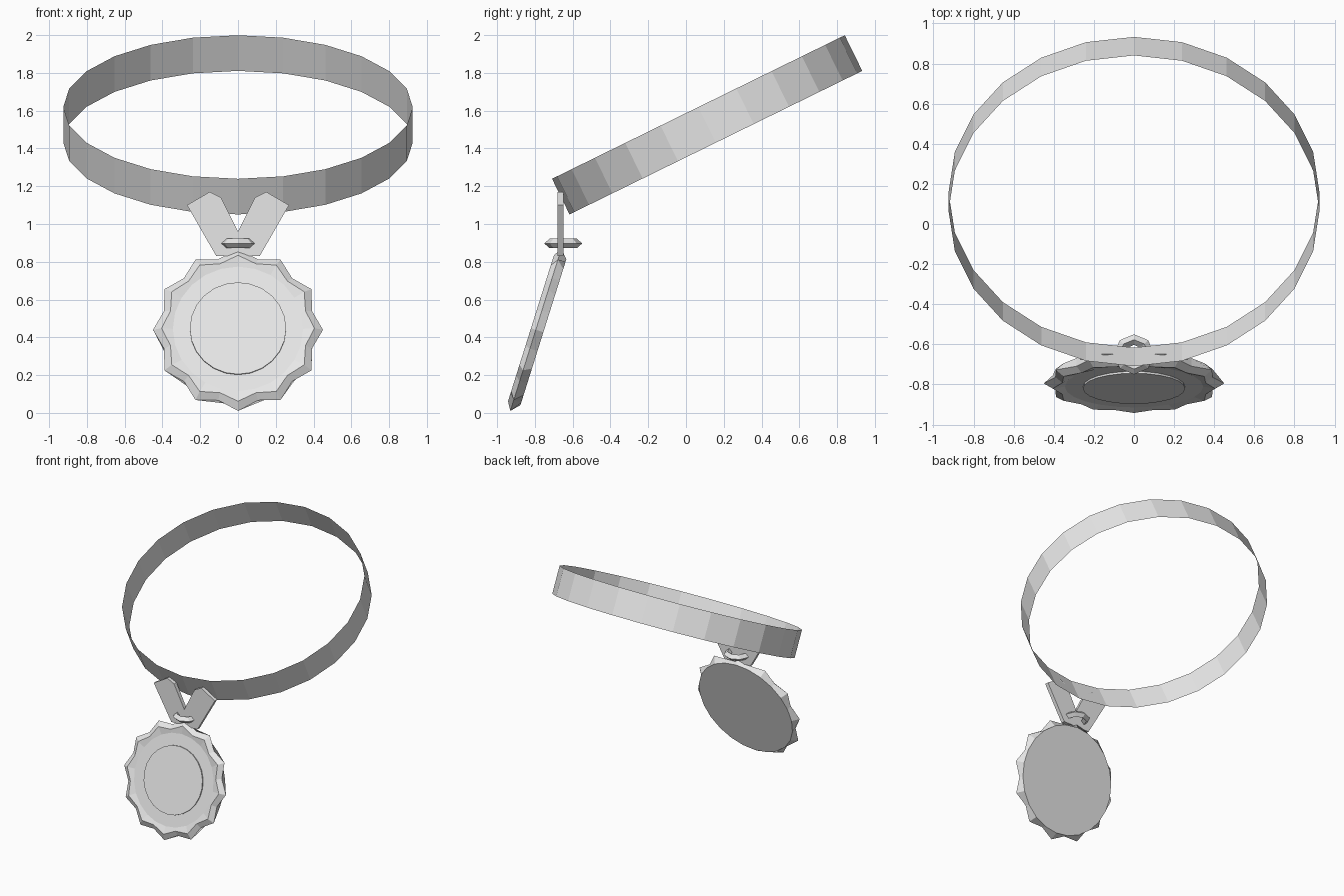
import bpy, bmesh, math
from mathutils import Matrix, Vector

if "Cube" in bpy.data.objects:
    bpy.data.objects.remove(bpy.data.objects["Cube"])

grey = bpy.data.materials.new("light grey")
grey.diffuse_color = (0.8, 0.8, 0.8, 1)
grey.use_nodes = True
grey.node_tree.nodes["Principled BSDF"].inputs["Base Color"].default_value = grey.diffuse_color


def make_object(name, bm, matrix=None):
    if matrix:
        bm.transform(matrix)
    me = bpy.data.meshes.new(name)
    bm.to_mesh(me)
    bm.free()
    me.materials.append(grey)
    ob = bpy.data.objects.new(name, me)
    bpy.context.collection.objects.link(ob)
    return ob


def loft(rings, cap_start=True, cap_end=True, closed=False):
    """Skin a list of rings, each ring being (radius function, height, sides)."""
    bm = bmesh.new()
    loops = []
    for radius, height, n in rings:
        loop = []
        for i in range(n):
            a = 2 * math.pi * i / n
            rx, ry = radius(i)
            loop.append(bm.verts.new((rx * math.sin(a), ry * math.cos(a), height)))
        loops.append(loop)
    pairs = list(zip(loops, loops[1:]))
    if closed:
        pairs.append((loops[-1], loops[0]))
    for a, b in pairs:
        n = len(a)
        for i in range(n):
            j = (i + 1) % n
            bm.faces.new((a[i], b[i], b[j], a[j]))
    if cap_start:
        bm.faces.new(loops[0])
    if cap_end:
        bm.faces.new(loops[-1][::-1])
    if cap_start or closed:
        bmesh.ops.recalc_face_normals(bm, faces=bm.faces)
    return bm


def circle(rx, ry=None):
    return lambda i: (rx, ry or rx)


def scallop(tip, dip):
    return lambda i: (tip, tip) if i % 2 == 0 else (dip, dip)


# Neck band: thin, slightly oval, tilted up toward the back
tilt = math.atan2(0.76, 1.55)
make_object(
    "neck_band",
    loft([(circle(0.925, 0.863), -0.105, 24), (circle(0.925, 0.863), 0.105, 24)], False, False),
    Matrix.Translation((0, 0.112, 1.525)) @ Matrix.Rotation(tilt, 4, 'X'))

# Ribbon tails: one V shape, mirrored about the middle
half = [(0, 0.96), (0.09, 1.14), (0.15, 1.17), (0.27, 1.10), (0.115, 0.83)]
outline = half + [(-x, z) for x, z in reversed(half[1:])]
bm = bmesh.new()
front = bm.faces.new([bm.verts.new((x, -0.679, z)) for x, z in outline])
extruded = bmesh.ops.extrude_face_region(bm, geom=[front])
bmesh.ops.translate(bm, vec=(0, 0.03, 0),
                    verts=[v for v in extruded["geom"] if isinstance(v, bmesh.types.BMVert)])
bmesh.ops.recalc_face_normals(bm, faces=bm.faces)
make_object("ribbon_tails", bm)

# Link: eight-sided ring with a diamond cross-section
make_object(
    "link_ring",
    loft([(circle(0.10), 0, 8), (circle(0.073), 0.025, 8),
          (circle(0.047), 0, 8), (circle(0.073), -0.025, 8)], False, False, True),
    Matrix.Translation((0, -0.65, 0.897)))

# Medal frame: local z points out of the face, local y up the face
u = Vector((0, 0.30, 0.954)).normalized()
x = Vector((1, 0, 0))
n = x.cross(u)
frame = Matrix((x, u, n)).transposed().to_4x4()
frame = Matrix.Translation((0, -0.795, 0.44)) @ frame

# Medal: round back, scalloped edge and rim, shallow dished face
make_object("medal", loft([
    (circle(0.405), -0.042, 24),
    (scallop(0.45, 0.405), 0.0, 24),
    (scallop(0.405, 0.37), 0.027, 24),
    (circle(0.345), 0.017, 24)]), frame)

# Raised centre plate of the medal
make_object("medal_centre", loft([
    (circle(0.255), 0.010, 24),
    (circle(0.255), 0.027, 24)]), frame)
